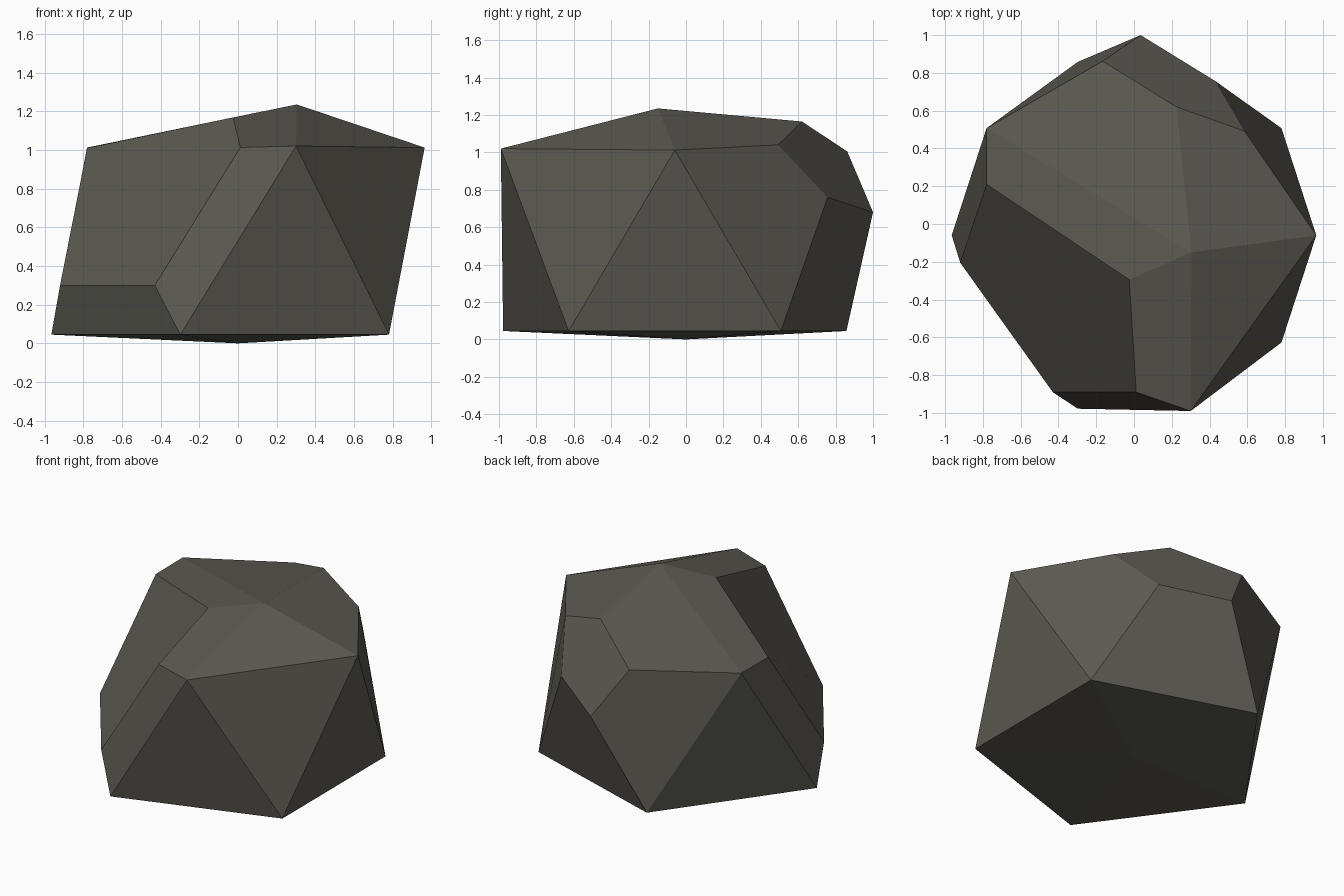
import bpy, bmesh, math

if "Cube" in bpy.data.objects:
    bpy.data.objects.remove(bpy.data.objects["Cube"])

# Rock body: a loose icosahedron, two five-sided rings plus a base and a peak point
points = {"base": (0, 0, 0), "peak": (0.304, -0.15, 1.235)}
for i in range(5):
    for ring, angle, z in (("low", 72 * i - 36, 0.045), ("high", 72 * i, 1.012)):
        a = math.radians(angle)
        points[ring, i] = (0.965 * math.cos(a), 0.965 * math.sin(a) - 0.06, z)
points["high", 4] = (0.30, -0.99, 1.02)

faces = []
for i in range(5):
    j = (i + 1) % 5
    faces += [
        ("base", ("low", j), ("low", i)),
        (("low", i), ("low", j), ("high", i)),
        (("high", i), ("low", j), ("high", j)),
        (("high", i), ("high", j), "peak"),
    ]


def chip(corner, cuts):
    """Cut off a corner; cuts lists (neighbour, new point) anticlockwise from outside."""
    global faces
    for neighbour, co in cuts:
        points[corner, neighbour] = co
    trimmed = []
    for f in faces:
        if corner in f:
            k = f.index(corner)
            before, after = f[k - 1], f[(k + 1) % 3]
            f = (before, (corner, before), (corner, after), after)
        trimmed.append(f)
    faces = trimmed + [tuple((corner, n) for n, _ in cuts)]


# Large chip at the front left
chip(("high", 3), [
    (("low", 3), (-0.92, -0.205, 0.30)),
    (("low", 4), (-0.43, -0.89, 0.30)),
    (("high", 4), (0.012, -0.89, 1.013)),
    ("peak", (-0.025, -0.295, 1.168)),
    (("high", 2), (-0.78, 0.21, 1.01)),
])
# Smaller chip at the back
chip(("high", 1), [
    (("low", 1), (0.43, 0.757, 0.76)),
    (("low", 2), (0.035, 1.0, 0.68)),
    (("high", 2), (-0.167, 0.862, 1.005)),
    ("peak", (0.225, 0.62, 1.165)),
    (("high", 0), (0.585, 0.492, 1.04)),
])

# Build the mesh, flat shaded
bm = bmesh.new()
used = {p for f in faces for p in f}
verts = {p: bm.verts.new(co) for p, co in points.items() if p in used}
for f in faces:
    bm.faces.new([verts[p] for p in f])
bmesh.ops.recalc_face_normals(bm, faces=bm.faces[:])
mesh = bpy.data.meshes.new("rock")
bm.to_mesh(mesh)
bm.free()

stone = bpy.data.materials.new("dark stone")
stone.diffuse_color = (0.105, 0.102, 0.083, 1)
stone.use_nodes = True
stone.node_tree.nodes["Principled BSDF"].inputs["Base Color"].default_value = stone.diffuse_color
mesh.materials.append(stone)
rock = bpy.data.objects.new("rock", mesh)
bpy.context.collection.objects.link(rock)
